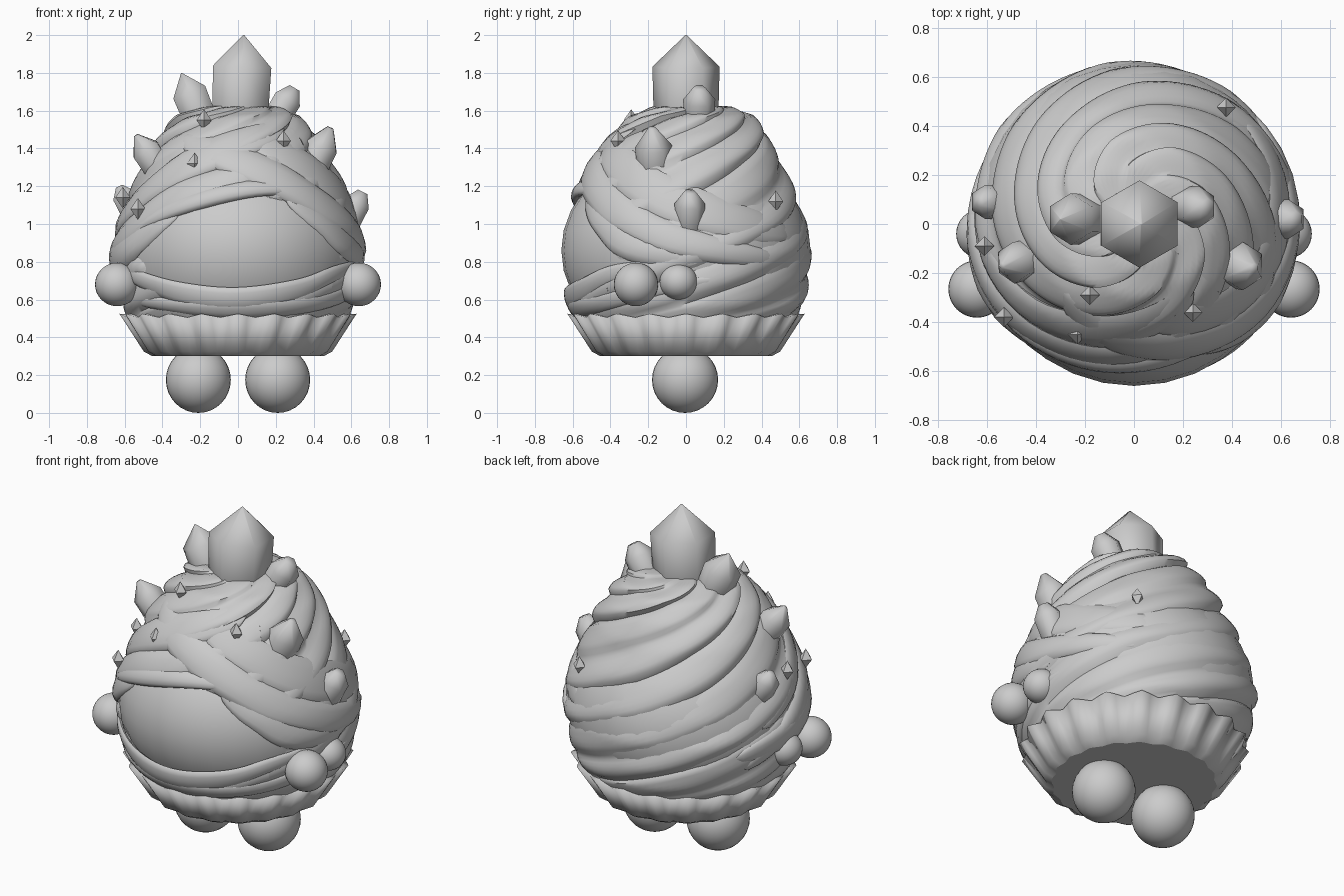
import bpy, bmesh, math
from mathutils import Vector

if bpy.data.objects.get("Cube"):
    bpy.data.objects.remove(bpy.data.objects["Cube"])

grey = bpy.data.materials.new("plain_grey")
grey.use_nodes = True
COLOUR = (0.6, 0.6, 0.6, 1)
grey.diffuse_color = COLOUR
grey.node_tree.nodes["Principled BSDF"].inputs["Base Color"].default_value = COLOUR


def finish(name, bm, angle=40):
    bmesh.ops.recalc_face_normals(bm, faces=bm.faces)
    mesh = bpy.data.meshes.new(name)
    bm.to_mesh(mesh)
    bm.free()
    ob = bpy.data.objects.new(name, mesh)
    bpy.context.collection.objects.link(ob)
    mesh.materials.append(grey)
    bpy.ops.object.select_all(action='DESELECT')
    ob.select_set(True)
    bpy.context.view_layer.objects.active = ob
    bpy.ops.object.shade_smooth_by_angle(angle=math.radians(angle))
    return ob


def ball(name, loc, size):
    bm = bmesh.new()
    bmesh.ops.create_uvsphere(bm, u_segments=32, v_segments=16, radius=1)
    bmesh.ops.scale(bm, vec=size, verts=bm.verts)
    bmesh.ops.translate(bm, vec=loc, verts=bm.verts)
    return finish(name, bm)


def loft(bm, rings):
    """Skin closed rings of points, cap both ends, return the first cap."""
    loops = [[bm.verts.new(p) for p in ring] for ring in rings]
    n = len(loops[0])
    for a, b in zip(loops, loops[1:]):
        for i in range(n):
            bm.faces.new((a[i], a[(i + 1) % n], b[(i + 1) % n], b[i]))
    bm.faces.new(loops[-1])
    return bm.faces.new(loops[0])


# Icing outline, radius and height
PROFILE = [(.57, .48), (.615, .57), (.645, .70), (.66, .85), (.63, 1.0), (.57, 1.17),
           (.49, 1.34), (.41, 1.47), (.32, 1.57), (.2, 1.62), (0, 1.63)]


def outline(v):
    t = max(0, min(1, v)) * (len(PROFILE) - 1)
    i = min(int(t), len(PROFILE) - 2)
    return Vector(PROFILE[i]).lerp(Vector(PROFILE[i + 1]), t - i)


def radius_at(z):
    for (r0, z0), (r1, z1) in zip(PROFILE, PROFILE[1:]):
        if z <= z1:
            return r0 + (r1 - r0) * (z - z0) / (z1 - z0)
    return 0


def lean(z):
    """The top of the icing sits slightly towards the back."""
    return .1 * max(0, z - 1.3)


# Swirled icing: rows climb around the dome so ridges form a steep spiral
BANDS, ROWS, TURN, COLS = 8, 7, 8, 96
bm = bmesh.new()
grid = []
for j in range(COLS + 1):
    turn = j / COLS
    ang = math.radians(-40) + math.tau * turn
    column = []
    for i in range(-TURN * ROWS, BANDS * ROWS + 1):
        v = (i + TURN * ROWS * turn) / (BANDS * ROWS)
        r, z = outline(v)
        step = (i % ROWS) / ROWS
        strand = i // ROWS
        ridge = (.028 + .012 * math.sin(2.4 * strand)) * (math.sin(math.pi * step ** .6) - .6)
        fade = min(1, r / .3) * max(0, min(1, v * 8))
        r += ridge * fade
        x, y = r * math.cos(ang), r * math.sin(ang)
        if y < 0:
            edge = (x / .5) ** 2 + ((z - .88) / .25) ** 2
            sink = 1 - .13 * max(0, min(1, (1.3 - edge) / .4))
            x, y = x * sink, y * sink
        column.append(bm.verts.new((x, y + lean(z), z + ridge * .4 * fade)))
    grid.append(column)
for a, b in zip(grid, grid[1:]):
    for i in range(len(a) - 1):
        bm.faces.new((a[i], b[i], b[i + 1], a[i + 1]))
bmesh.ops.remove_doubles(bm, verts=bm.verts, dist=.0008)
finish("icing_swirl", bm, 50)

# Smooth face
ball("face", (0, 0, .86), (.65, .66, .55))


# Draped icing ribbons following the dome, given as angle and height
def ribbon(name, path, width, thick):
    knots = [Vector(p) for p in path]
    samples = []
    for i in range(len(knots) - 1):
        p = [knots[max(0, min(len(knots) - 1, i + k))] for k in (-1, 0, 1, 2)]
        for s in range(6):
            t = s / 6
            samples.append(.5 * (2 * p[1] + (p[2] - p[0]) * t
                                 + (2 * p[0] - 5 * p[1] + 4 * p[2] - p[3]) * t * t
                                 + (3 * p[1] - p[0] - 3 * p[2] + p[3]) * t ** 3))
    samples.append(knots[-1])
    rings = []
    for k, (deg, z) in enumerate(samples):
        swell = .12 + .88 * math.sin(math.pi * k / (len(samples) - 1)) ** .6
        a = math.radians(deg)
        ring = []
        for c in range(12):
            q = math.tau * c / 12
            h = z + width * swell * math.sin(q)
            r = radius_at(max(.5, h)) + thick * swell * math.cos(q) - .003
            ring.append((r * math.cos(a), r * math.sin(a) + lean(h), h))
        rings.append(ring)
    bm = bmesh.new()
    loft(bm, rings)
    return finish(name, bm, 60)


ribbon("left_brow", [(155, .68), (180, .82), (205, .95), (235, 1.13), (265, 1.23), (300, 1.36)], .1, .035)
ribbon("left_drape", [(165, .9), (200, 1.1), (235, 1.3), (270, 1.42), (310, 1.51)], .1, .028)
ribbon("right_drape", [(225, 1.45), (260, 1.36), (295, 1.23), (325, 1.06), (360, .9), (410, .8)], .11, .036)
ribbon("right_side", [(275, 1.46), (310, 1.33), (345, 1.16), (385, 1.02), (420, .95)], .12, .022)
ribbon("brow_edge", [(190, .82), (222, 1.02), (250, 1.13), (280, 1.19), (315, 1.18)], .055, .042)
ribbon("right_cheek", [(295, 1.15), (312, 1.04), (332, .9), (365, .8)], .1, .028)
ribbon("left_cheek", [(150, .75), (180, .8), (203, .85), (222, .96), (240, 1.07)], .1, .035)
ribbon("lip", [(180, .82), (215, .71), (243, .63), (270, .6), (300, .65), (325, .74), (360, .8)], .065, .024)
ribbon("lower_lip", [(190, .62), (235, .57), (270, .55), (310, .58), (350, .66), (385, .72)], .05, .022)

# Fluted cake cup with a crisp bottom edge and a soft rim
FLUTES = 20
rings = []
for r, z, depth in [(.445, .3, .008), (.487, .325, .012), (.61, .515, .018), (.5, .51, 0)]:
    ring = []
    for k in range(FLUTES * 4):
        a = math.tau * k / (FLUTES * 4)
        wave = math.cos(FLUTES * a)
        ring.append(((r + depth * wave) * math.cos(a), (r + depth * wave) * math.sin(a),
                     z + (.01 * wave if z > .45 else 0)))
    rings.append(ring)
bm = bmesh.new()
bottom = loft(bm, rings)
for edge in bottom.edges:
    edge.smooth = False
finish("cake_cup", bm, 150)

# Feet, hands and arms
for side, s in (("left", 1), ("right", -1)):
    ball(side + "_foot", (s * .21, -.005, .175), (.172, .175, .175))
    ball(side + "_hand", (s * .64, -.265, .68), (.117, .117, .115))
    ball(side + "_arm", (s * .625, -.04, .695), (.1, .1, .095))


# Six-sided crystals from base to tip; blunt is the tip's share of the width
def crystal(name, base, tip, r, blunt=.02, shoulder=.62):
    base, tip = Vector(base), Vector(tip)
    axis = tip - base
    turn = Vector((0, 0, 1)).rotation_difference(axis)
    rings = []
    for scale, t in [(.88, -.1), (.97, .15), (1, shoulder), (blunt, 1)]:
        rings.append([base + axis * t + turn @ Vector((r * scale * math.sin(k * math.tau / 6),
                      r * scale * math.cos(k * math.tau / 6), 0)) for k in range(6)])
    bm = bmesh.new()
    loft(bm, rings)
    return finish(name, bm, 70)


crystal("crown_crystal", (.01, 0, 1.56), (.03, 0, 2.0), .178)
crystal("upper_right_crystal", (-.19, .02, 1.53), (-.3, .02, 1.8), .105)
crystal("upper_left_crystal", (.18, .07, 1.52), (.3, .07, 1.72), .085, .4, .7)
crystal("middle_right_crystal", (-.41, -.14, 1.27), (-.54, -.17, 1.47), .085, .15)
crystal("middle_left_crystal", (.37, -.16, 1.25), (.49, -.18, 1.51), .098, .2)
crystal("lower_left_crystal", (.56, .02, .97), (.66, .02, 1.17), .08, .4, .7)
crystal("lower_right_crystal", (-.55, .09, 1.04), (-.63, .09, 1.2), .07, .3, .7)

# Small diamond sprinkles
for i, (x, y, z) in enumerate([(-.18, -.29, 1.55), (-.23, -.45, 1.32), (.24, -.36, 1.44),
                               (-.53, -.38, 1.08), (-.61, -.09, 1.14), (.375, .475, 1.12)]):
    bm = bmesh.new()
    bmesh.ops.create_uvsphere(bm, u_segments=4, v_segments=2, radius=1)
    bmesh.ops.scale(bm, vec=(.04, .04, .057), verts=bm.verts)
    bmesh.ops.translate(bm, vec=(x, y, z), verts=bm.verts)
    finish("sprinkle_%d" % (i + 1), bm, 20)
